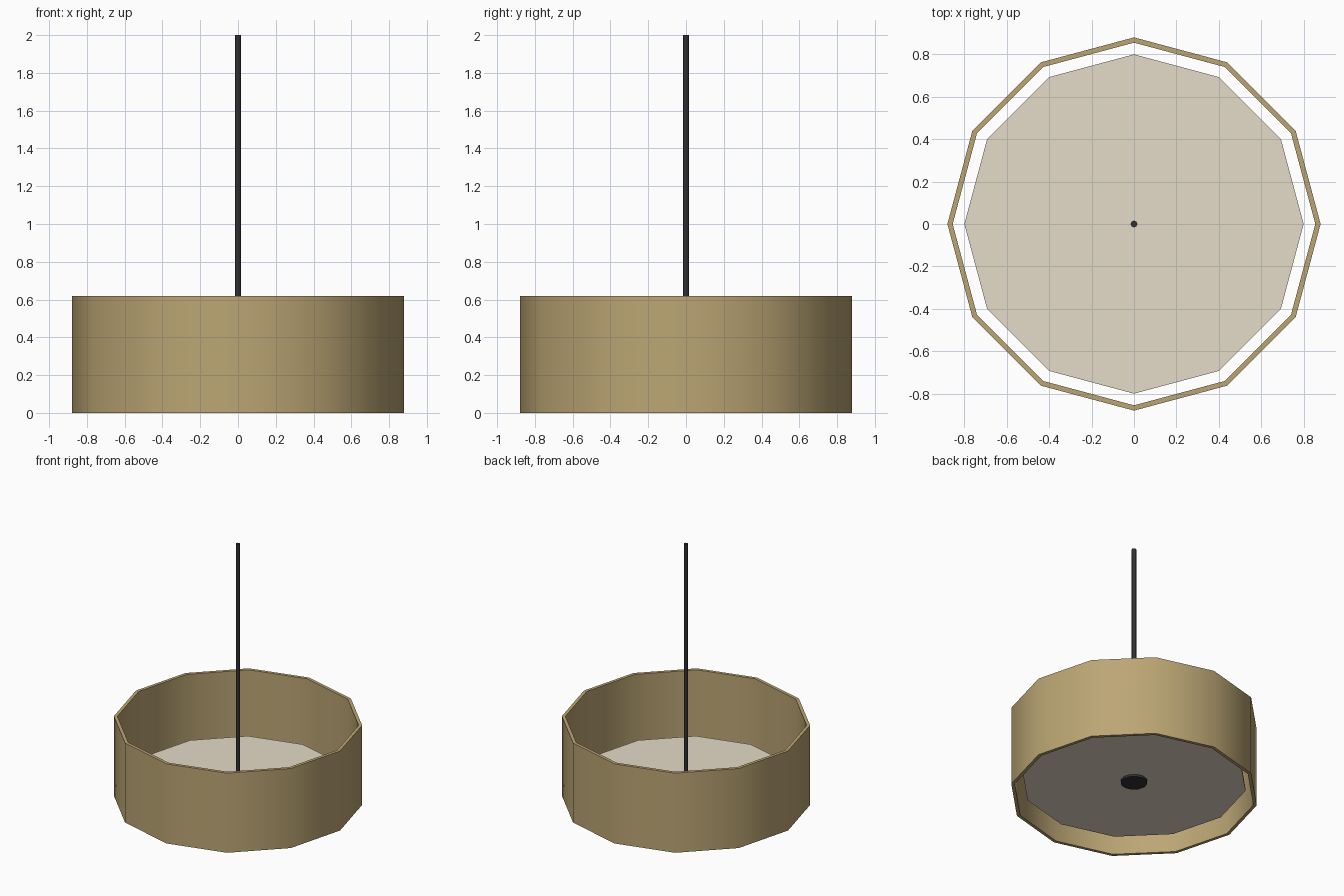
import bpy, bmesh, math

cube = bpy.data.objects.get("Cube")
if cube:
    bpy.data.objects.remove(cube, do_unlink=True)


def material(name, rgb):
    mat = bpy.data.materials.new(name)
    mat.use_nodes = True
    color = (*rgb, 1.0)
    mat.diffuse_color = color
    mat.node_tree.nodes["Principled BSDF"].inputs["Base Color"].default_value = color
    return mat


def lathe(name, profile, sides, mat, closed=False):
    """Revolve (radius, height) points around z; open profiles get end caps."""
    bm = bmesh.new()
    rings = []
    for radius, z in profile:
        angles = [2 * math.pi * i / sides for i in range(sides)]
        rings.append([bm.verts.new((radius * math.cos(a), radius * math.sin(a), z))
                      for a in angles])
    pairs = list(zip(rings, rings[1:]))
    if closed:
        pairs.append((rings[-1], rings[0]))
    else:
        bm.faces.new(rings[0][::-1])
        bm.faces.new(rings[-1])
    for low, high in pairs:
        for i in range(sides):
            j = (i + 1) % sides
            bm.faces.new((low[i], low[j], high[j], high[i]))
    bmesh.ops.recalc_face_normals(bm, faces=bm.faces)
    mesh = bpy.data.meshes.new(name)
    bm.to_mesh(mesh)
    bm.free()
    mesh.materials.append(mat)
    obj = bpy.data.objects.new(name, mesh)
    bpy.context.collection.objects.link(obj)
    bpy.ops.object.select_all(action='DESELECT')
    obj.select_set(True)
    bpy.context.view_layer.objects.active = obj
    bpy.ops.object.shade_smooth_by_angle(angle=math.radians(50))
    return obj


fabric = material("tan fabric", (0.50, 0.38, 0.175))
glass = material("cream diffuser", (0.78, 0.71, 0.58))
metal = material("dark metal", (0.03, 0.03, 0.032))

# Open drum shade with a thin wall
lathe("drum_shade", [(0.88, 0), (0.88, 0.62), (0.855, 0.62), (0.855, 0)],
      12, fabric, closed=True)

# Diffuser plate floating inside the shade
lathe("diffuser", [(0.80, 0.112), (0.80, 0.13)], 12, glass)

# Round cap under the diffuser
lathe("finial", [(0.095, 0.095), (0.095, 0.115)], 12, metal)

# Hanging rod
lathe("hanging_rod", [(0.016, 0.11), (0.016, 2.0)], 8, metal)
